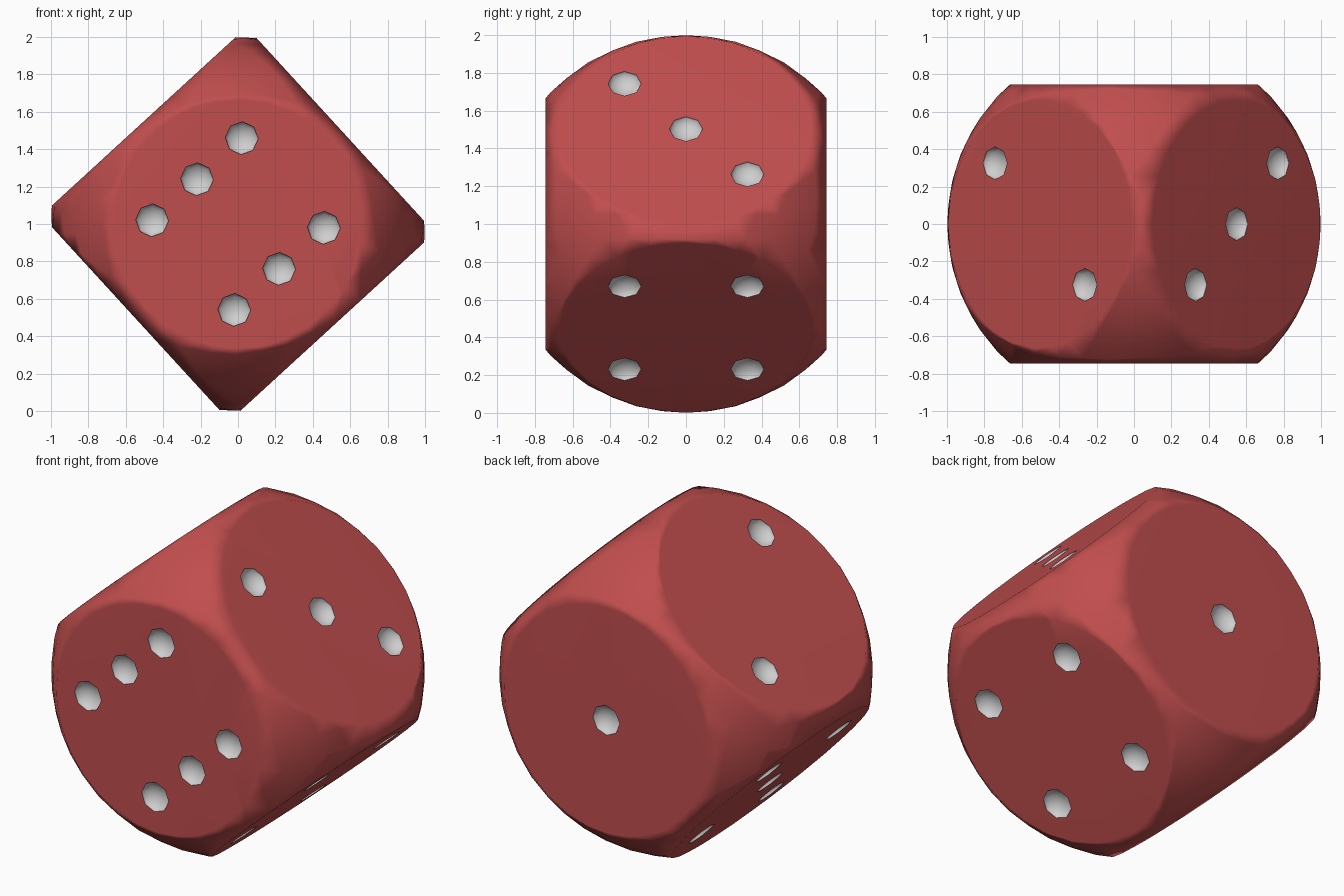
import bpy, bmesh, math
from mathutils import Matrix, Vector

if "Cube" in bpy.data.objects:
    bpy.data.objects.remove(bpy.data.objects["Cube"])

H = 0.745        # half distance between opposite faces
PIP = 0.325      # pip spacing
TILT = math.radians(42.5)


def material(name, rgb):
    m = bpy.data.materials.new(name)
    m.diffuse_color = (*rgb, 1)
    m.use_nodes = True
    m.node_tree.nodes["Principled BSDF"].inputs["Base Color"].default_value = m.diffuse_color
    return m


def make_object(name, bm):
    bmesh.ops.recalc_face_normals(bm, faces=bm.faces[:])
    me = bpy.data.meshes.new(name)
    bm.to_mesh(me)
    bm.free()
    ob = bpy.data.objects.new(name, me)
    bpy.context.collection.objects.link(ob)
    return ob


# Die body: a ball with six flat faces sliced off
bm = bmesh.new()
bmesh.ops.create_icosphere(bm, subdivisions=4, radius=1.0)
for axis in range(3):
    for side in (-1, 1):
        n = Vector((0, 0, 0))
        n[axis] = side
        cut = bmesh.ops.bisect_plane(
            bm, geom=bm.verts[:] + bm.edges[:] + bm.faces[:], dist=1e-5,
            plane_co=n * H, plane_no=n, clear_outer=True)
        rim = [g for g in cut['geom_cut'] if isinstance(g, bmesh.types.BMEdge)]
        bmesh.ops.edgeloop_fill(bm, edges=rim)
die = make_object("die", bm)

# Pip layout per face: axis, side, offsets along the two remaining axes
corners = [(a, b) for a in (-1, 1) for b in (-1, 1)]
faces = [
    (1, -1, [(a, b) for a in (-1, 0, 1) for b in (-1, 1)]),   # six
    (1, 1, [(0, 0)]),                                         # one
    (0, 1, [(1, -1), (0, 0), (-1, 1)]),                       # three
    (2, 1, [(-1, 1), (1, -1)]),                               # two
    (2, -1, corners),                                         # four
    (0, -1, corners + [(0, 0)]),                              # five
]

# Eight-sided shallow cutters for the pips
bm = bmesh.new()
for axis, side, spots in faces:
    n = Vector((0, 0, 0))
    n[axis] = side
    turn = n.to_track_quat('Z', 'Y').to_matrix().to_4x4()
    others = [i for i in range(3) if i != axis]
    for a, b in spots:
        p = n * H
        p[others[0]], p[others[1]] = a * PIP, b * PIP
        bmesh.ops.create_uvsphere(
            bm, u_segments=8, v_segments=7, radius=0.09,
            matrix=Matrix.Translation(p) @ turn @ Matrix.Diagonal((1, 1, 0.6, 1)))
cutter = make_object("pip_cutter", bm)
cutter.hide_render = True

mod = die.modifiers.new("pips", 'BOOLEAN')
mod.operation = 'DIFFERENCE'
mod.solver = 'EXACT'
mod.object = cutter
bpy.context.view_layer.objects.active = die
die.select_set(True)
bpy.ops.object.modifier_apply(modifier=mod.name)
bpy.data.objects.remove(cutter)

# Colours: faces sunk below both the flats and the ball are pips
die.data.materials.clear()
die.data.materials.append(material("red", (0.53, 0.075, 0.075)))
die.data.materials.append(material("pale grey", (0.62, 0.62, 0.62)))
bm = bmesh.new()
bm.from_mesh(die.data)
for f in bm.faces:
    c = f.calc_center_median()
    sunk = max(abs(v) for v in c) < H - 0.001 and c.length < 0.96
    f.material_index = 1 if sunk else 0
    f.smooth = True
for e in bm.edges:
    e.smooth = len({f.material_index for f in e.link_faces}) < 2
# Stand the die on its edge
bm.transform(Matrix.Translation((0, 0, 1)) @ Matrix.Rotation(-TILT, 4, 'Y'))
bm.to_mesh(die.data)
bm.free()

# Flat faces keep flat shading and blend into the rounded corners
wn = die.modifiers.new("shading", 'WEIGHTED_NORMAL')
wn.keep_sharp = True
